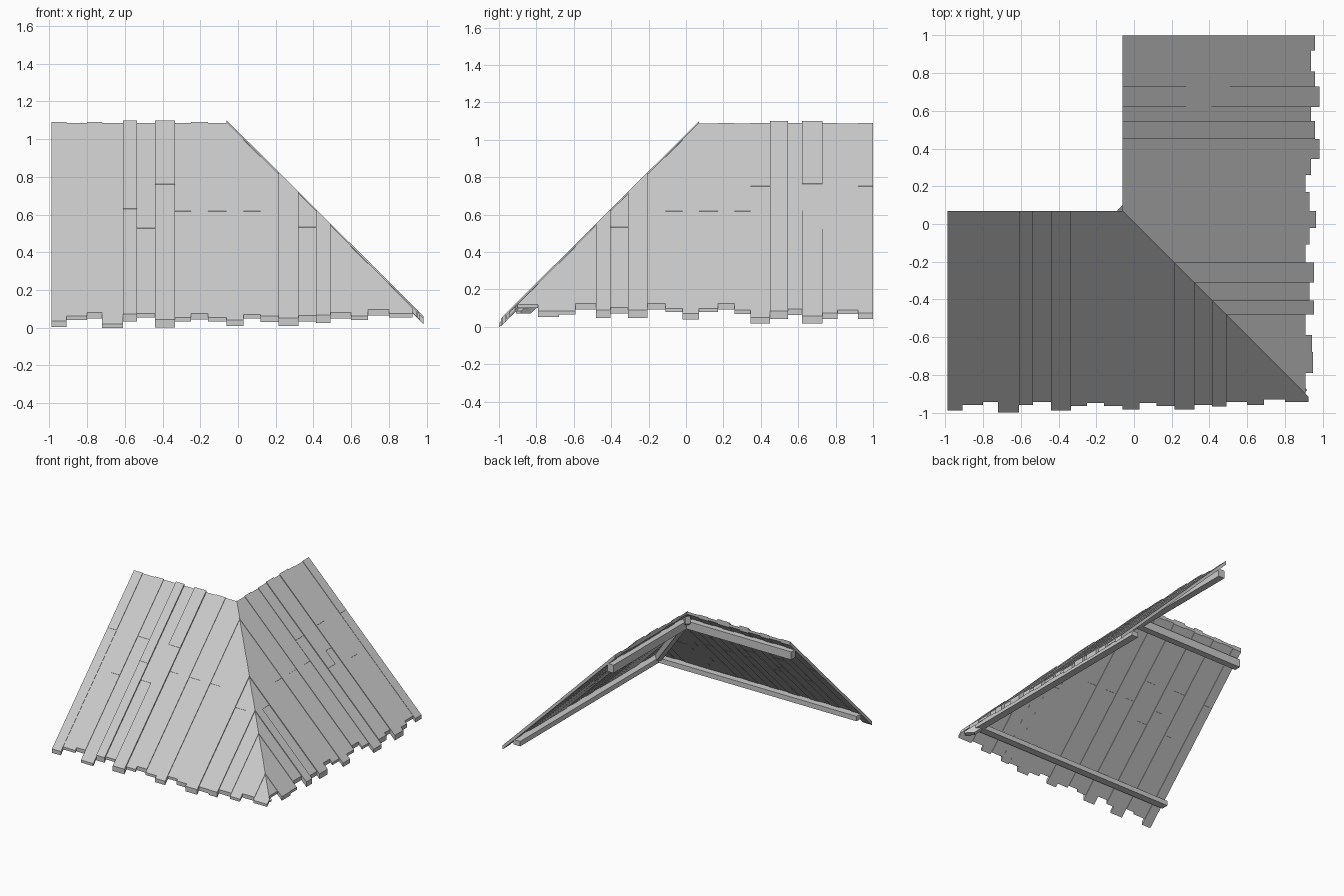
import bpy
import bmesh
import math
from mathutils import Matrix, Vector

cube = bpy.data.objects.get("Cube")
if cube:
    bpy.data.objects.remove(cube)

grey = bpy.data.materials.new("weathered grey")
grey.use_nodes = True
colour = (0.59, 0.59, 0.59, 1)
grey.diffuse_color = colour
grey.node_tree.nodes["Principled BSDF"].inputs["Base Color"].default_value = colour

RIDGE_Y, RIDGE_Z, SLOPE = 0.07, 1.085, 0.995
SEAM = 0.01   # the hip runs along x + y = SEAM

# Plank side edges along the wing
EDGES = [-.99, -.91, -.80, -.72, -.61, -.535, -.44, -.335, -.25, -.16, -.06,
         .03, .12, .215, .32, .415, .49, .60, .69, .80, .925]
# Planks that stand clearly proud of their neighbours on each wing
FRONT_PROUD = {4, 6, 13, 15}
SIDE_PROUD = {3, 5, 13, 15}
# Eave ends of the planks on each wing
FRONT_ENDS = [.99, .96, .945, 1.0, .96, .945, .99, .965, .95, .965, .985,
              .95, .965, .985, .96, .968, .945, .96, .93, .945, .93]
SIDE_ENDS = [.96, .94, .96, .985, .94, .96, .985, .94, .91, .93, .965,
             .93, .91, .955, .93, .955, .91, .945, .95, .91, .925]
# Planks made of two boards, with the place of the joint
JOINTS = {0: -.27, 2: -.50, 3: -.265, 4: -.40, 5: -.49, 6: -.27, 7: -.40,
          9: -.40, 11: -.40, 14: -.49}


def roof_z(y):
    return RIDGE_Z - SLOPE * (RIDGE_Y - y)


def add_prism(bm, x0, x1, profile, trim=True):
    """Extrude a (y, z) profile along x and trim it at the hip."""
    part = bmesh.new()
    face = part.faces.new([part.verts.new((x0, y, z)) for y, z in profile])
    grown = bmesh.ops.extrude_face_region(part, geom=[face], use_keep_orig=True)["geom"]
    moved = [v for v in grown if isinstance(v, bmesh.types.BMVert)]
    bmesh.ops.translate(part, verts=moved, vec=(x1 - x0, 0, 0))
    if trim:
        cut = bmesh.ops.bisect_plane(part, geom=part.verts[:] + part.edges[:] + part.faces[:],
                                     plane_co=(SEAM, 0, 0), plane_no=(1, 1, 0), clear_outer=True)
        rim = [e for e in cut["geom_cut"] if isinstance(e, bmesh.types.BMEdge)]
        if rim:
            bmesh.ops.holes_fill(part, edges=rim)
    mesh = bpy.data.meshes.new("scratch")
    part.to_mesh(mesh)
    part.free()
    bm.from_mesh(mesh)
    bpy.data.meshes.remove(mesh)


def sloped(low, high, top, thick):
    """Board profile that follows the roof slope, with upright ends."""
    return [(low, roof_z(low) + top - thick), (low, roof_z(low) + top),
            (high, roof_z(high) + top), (high, roof_z(high) + top - thick)]


def box(y0, y1, z0, z1):
    return [(y0, z0), (y0, z1), (y1, z1), (y1, z0)]


def finish(name, bm, swap=False):
    if swap:   # reflect across the hip to make the other wing
        for v in bm.verts:
            v.co = Vector((SEAM - v.co.y, SEAM - v.co.x, v.co.z))
    bmesh.ops.recalc_face_normals(bm, faces=bm.faces[:])
    mesh = bpy.data.meshes.new(name)
    bm.to_mesh(mesh)
    bm.free()
    mesh.materials.append(grey)
    bpy.context.collection.objects.link(bpy.data.objects.new(name, mesh))


for wing, ends, proud, swap in (("front", FRONT_ENDS, FRONT_PROUD, False),
                                ("side", SIDE_ENDS, SIDE_PROUD, True)):
    # Roof planks, the proud ones thicker
    bm = bmesh.new()
    for i, (x0, x1) in enumerate(zip(EDGES, EDGES[1:])):
        top, thick = (.015, .042) if i in proud else ((.006, .032), (.001, .021))[i % 2]
        low = SEAM - ends[i] if swap else -ends[i]
        joint = JOINTS.get(i)
        if joint:
            add_prism(bm, x0, x1, sloped(low, joint, top - .0015, thick))
            add_prism(bm, x0, x1, sloped(joint, RIDGE_Y, top, thick))
        else:
            add_prism(bm, x0, x1, sloped(low, RIDGE_Y, top, thick))
    finish(wing + "_planks", bm, swap)

    # Level beams carrying the planks above the eave and under the ridge
    bm = bmesh.new()
    add_prism(bm, EDGES[0], 1, box(-.85, -.79, .11, .15))
    finish(wing + "_eave_beam", bm, swap)
    bm = bmesh.new()
    add_prism(bm, EDGES[0], 1, box(0, .055, .935, 1.0))
    finish(wing + "_ridge_beam", bm, swap)

# Rafter under the hip, laid out along y and then turned onto the diagonal
bm = bmesh.new()
outline = []
for y, drop in ((-.90, .036), (.08, .036), (.08, .10), (-.848, .10)):
    outline.append((y * math.sqrt(2), roof_z(y) - drop))
outline.append((outline[0][0], outline[-1][1]))
add_prism(bm, -.02, .02, outline, trim=False)
bm.transform(Matrix.Translation((SEAM / 2, SEAM / 2, 0)) @ Matrix.Rotation(math.pi / 4, 4, 'Z'))
finish("hip_rafter", bm)
